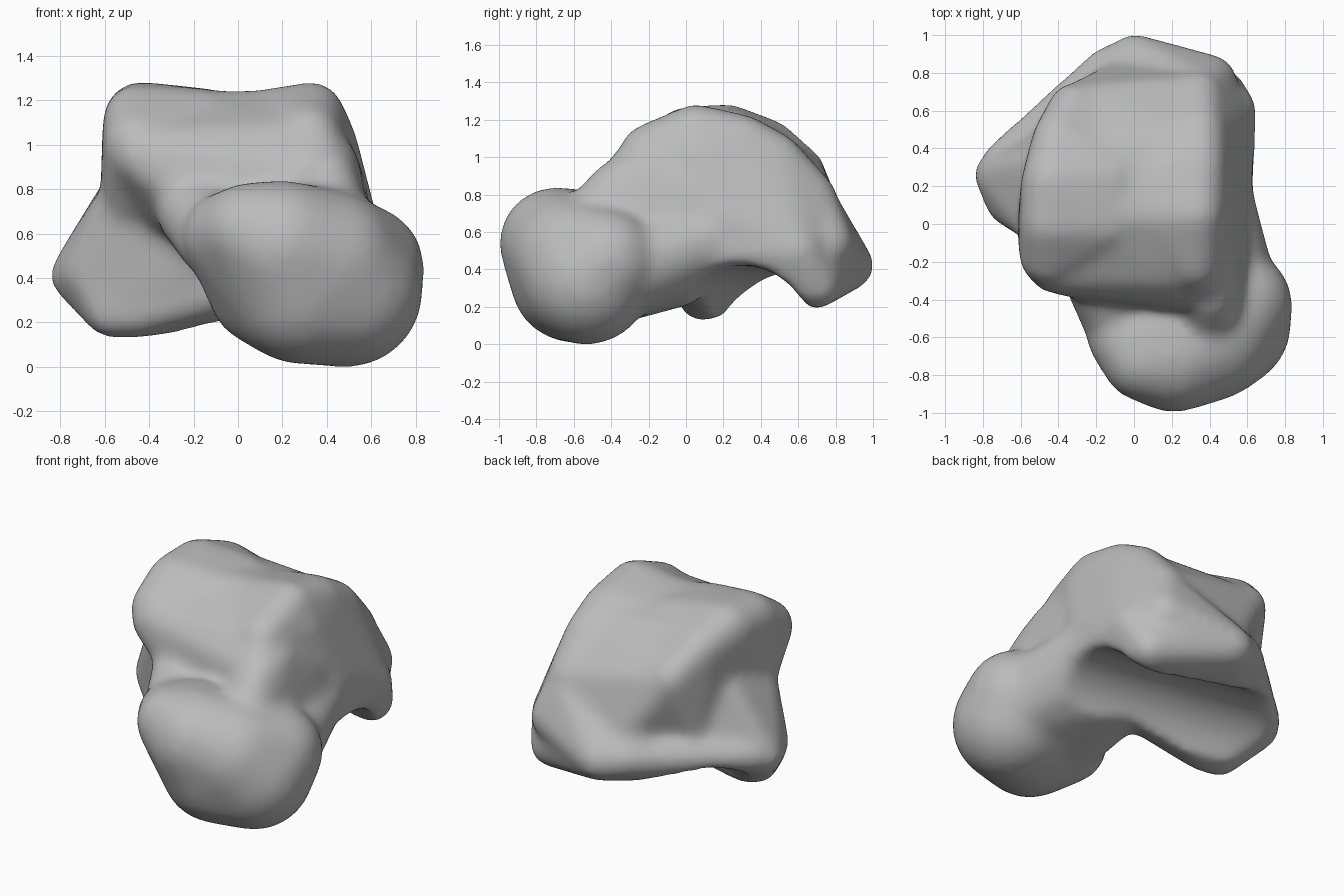
import bpy
import bmesh
from mathutils import Vector, Matrix

cube = bpy.data.objects.get("Cube")
if cube:
    bpy.data.objects.remove(cube)

bone_grey = bpy.data.materials.new("bone_grey")
bone_grey.use_nodes = True
colour = (0.5, 0.5, 0.5, 1)
bone_grey.diffuse_color = colour
bone_grey.node_tree.nodes["Principled BSDF"].inputs["Base Color"].default_value = colour

bm = bmesh.new()


def hull(*balls):
    """Add a rounded convex lump wrapped around balls (x, y, z, radius)."""
    part = bmesh.new()
    for x, y, z, r in balls:
        bmesh.ops.create_icosphere(part, subdivisions=3, radius=r,
                                   matrix=Matrix.Translation((x, y, z)))
    res = bmesh.ops.convex_hull(part, input=part.verts)
    junk = {g for g in res["geom_interior"] + res["geom_unused"]
            if isinstance(g, bmesh.types.BMVert)}
    bmesh.ops.delete(part, geom=list(junk), context="VERTS")
    mesh = bpy.data.meshes.new("lump")
    part.to_mesh(mesh)
    part.free()
    bm.from_mesh(mesh)
    bpy.data.meshes.remove(mesh)


# Dome: outer ridge, inner ridge and the slightly lower saddle between them
hull((-.45, -.17, 1.0, .16), (-.45, .0, 1.11, .16), (-.44, .22, 1.125, .16),
     (-.4, .45, 1.06, .14), (-.32, .62, .92, .13), (-.48, .0, .75, .14),
     (-.38, .5, .6, .12), (-.15, .0, 1.1, .15), (-.12, .25, 1.1, .15))
hull((.32, -.2, 1.03, .15), (.33, .05, 1.135, .15), (.34, .3, 1.08, .15),
     (.34, .48, .98, .15), (.34, .67, .78, .14), (.12, .05, 1.1, .15),
     (.12, .28, 1.06, .15), (.48, .2, .65, .15), (.5, .58, .52, .14),
     (.4, .05, 1.0, .14), (.38, .72, .55, .15))
hull((-.42, -.22, .95, .15), (.33, -.22, .98, .15), (-.45, .05, 1.09, .15),
     (.33, .05, 1.1, .15), (-.4, .4, 1.05, .14), (.33, .4, 1.0, .15),
     (-.3, .62, .9, .13), (.33, .67, .78, .13), (.4, .7, .5, .15),
     (-.1, .73, .6, .12), (.45, .1, .6, .17), (-.35, .45, .55, .12),
     (-.2, -.26, .78, .16), (.38, -.32, .86, .15), (-.4, .1, .7, .15))

# Lower block: flared side process, back knobs and inner wall
hull((-.74, .26, .41, .11), (-.7, .34, .43, .1), (-.66, .12, .42, .13),
     (-.58, .09, .24, .11), (-.46, .07, .24, .11), (-.2, .06, .34, .12),
     (-.47, .53, .45, .1), (.0, .88, .41, .12), (-.14, .82, .44, .12),
     (.3, .77, .4, .13), (.46, .7, .32, .13), (.52, .6, .5, .13),
     (.1, .05, .42, .16), (.48, .15, .5, .15), (-.3, .3, .6, .12))
hull((-.74, .26, .41, .11), (-.66, .12, .42, .13), (-.53, .0, .75, .1),
     (-.5, .3, .78, .12), (-.3, .5, .6, .12), (-.5, .08, .3, .12),
     (-.2, .05, .45, .15))
hull((.0, .89, .42, .12), (.4, .75, .54, .15), (-.15, .72, .52, .13),
     (.1, .66, .68, .13), (.35, .69, .72, .14))

# Neck, its inner ridge and its underside
hull((-.09, -.5, .58, .19), (.45, -.45, .52, .2), (-.12, -.1, .72, .22),
     (-.2, -.3, .7, .17), (.35, .0, .65, .22), (.2, -.15, .5, .2))
hull((.41, -.22, .92, .13), (.4, -.38, .84, .14), (.4, -.5, .62, .2),
     (.44, .05, .8, .14), (.47, -.05, .52, .16))
hull((.18, -.45, .32, .23), (.5, -.35, .4, .26), (.45, -.05, .42, .18),
     (.1, .03, .42, .18), (.45, .2, .58, .17), (.3, .0, .4, .19))

# Rounded head at the front
hull((-.05, -.6, .59, .2), (.05, -.72, .61, .22), (.21, -.7, .54, .3),
     (.49, -.53, .34, .345), (.56, -.42, .45, .28), (.1, -.48, .33, .23),
     (.28, -.61, .34, .33), (.4, -.6, .46, .34), (.12, -.57, .61, .22))

mesh = bpy.data.meshes.new("ankle_bone")
bm.to_mesh(mesh)
bm.free()
bone = bpy.data.objects.new("ankle_bone", mesh)
bpy.context.collection.objects.link(bone)
mesh.materials.append(bone_grey)

# Cutter for the arched joint face underneath
bpy.ops.mesh.primitive_cylinder_add(vertices=64, radius=.34, depth=3)
arch = bpy.context.object
arch.name = "arch_cutter"
arch.hide_render = True
axis = Vector((1, -.22, .04))
arch.matrix_world = (Matrix.Translation((-.05, .43, .06))
                     @ axis.to_track_quat("Z", "Y").to_matrix().to_4x4())

# Fuse the lumps, hollow the arch and soften everything
bpy.ops.object.select_all(action="DESELECT")
bone.select_set(True)
bpy.context.view_layer.objects.active = bone


def apply(kind, **settings):
    mod = bone.modifiers.new(kind.title(), kind)
    for key, value in settings.items():
        setattr(mod, key, value)
    bpy.ops.object.modifier_apply(modifier=mod.name)


apply("REMESH", mode="VOXEL", voxel_size=.022)
apply("BOOLEAN", operation="DIFFERENCE", object=arch, solver="EXACT")
apply("REMESH", mode="VOXEL", voxel_size=.022)
apply("SMOOTH", factor=.5, iterations=26)
bpy.data.objects.remove(arch)
bpy.ops.object.shade_smooth()
